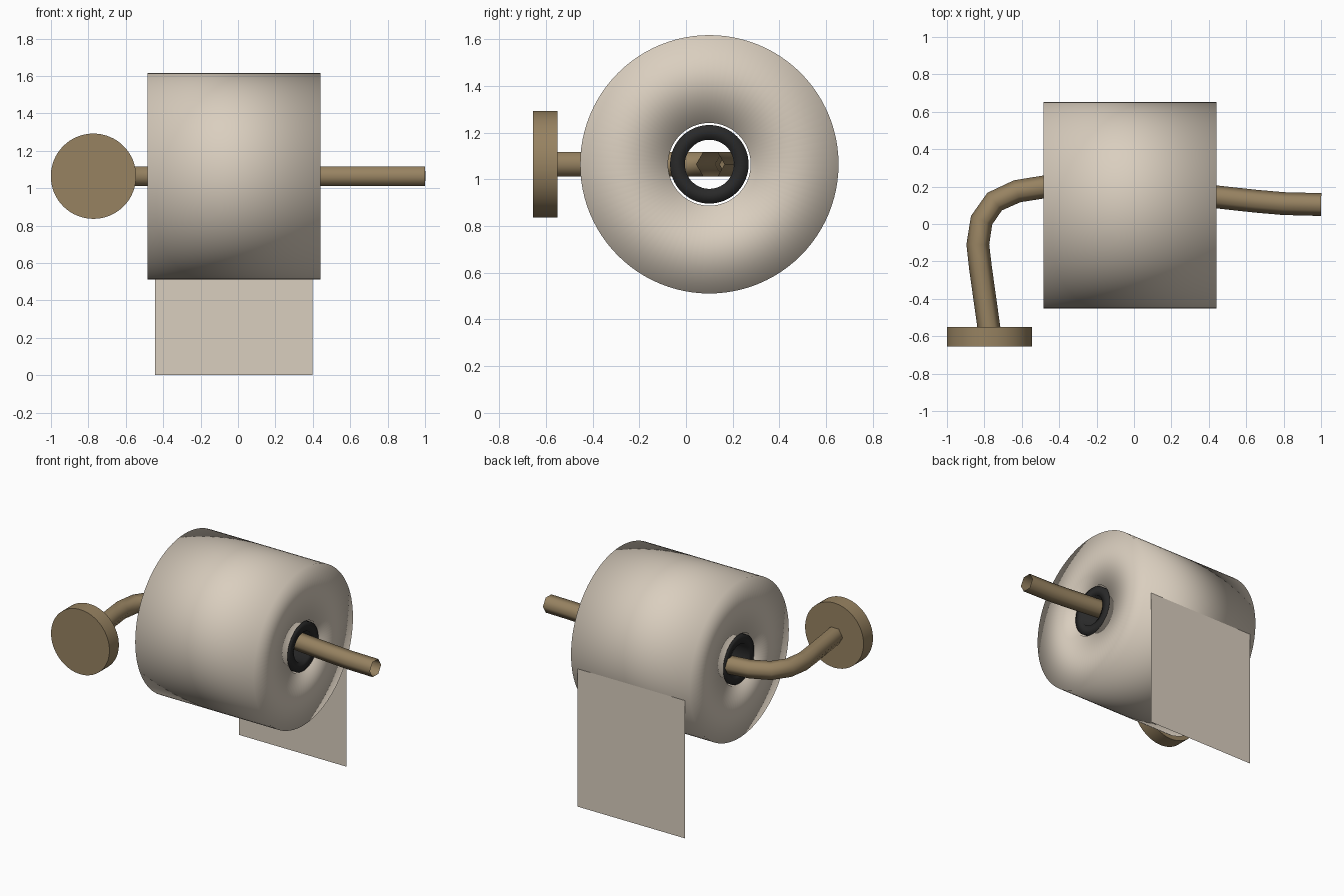
import bpy, bmesh, math
from mathutils import Matrix

cube = bpy.data.objects.get("Cube")
if cube:
    bpy.data.objects.remove(cube, do_unlink=True)


def material(name, r, g, b):
    m = bpy.data.materials.new(name)
    m.use_nodes = True
    m.diffuse_color = (r, g, b, 1)
    m.node_tree.nodes["Principled BSDF"].inputs["Base Color"].default_value = (r, g, b, 1)
    return m


paper = material("warm white paper", 0.70, 0.62, 0.52)
bronze = material("bronze metal", 0.31, 0.225, 0.12)
black = material("black card", 0.022, 0.022, 0.022)


def add_object(name, data, mat):
    obj = bpy.data.objects.new(name, data)
    bpy.context.collection.objects.link(obj)
    data.materials.append(mat)
    return obj


def finish(name, bm, mat):
    bmesh.ops.recalc_face_normals(bm, faces=bm.faces)
    me = bpy.data.meshes.new(name)
    bm.to_mesh(me)
    bm.free()
    return add_object(name, me, mat)


def hollow_cylinder(name, x0, x1, inner, outer, mat, sides=96):
    """Thick tube along x, closed by ring-shaped ends and fully smooth."""
    bm = bmesh.new()
    profile = [(x0, inner), (x0, outer), (x1, outer), (x1, inner)]
    verts = [bm.verts.new((x, 0, r)) for x, r in profile]
    edges = [bm.edges.new((verts[i], verts[(i + 1) % 4])) for i in range(4)]
    bmesh.ops.spin(bm, geom=verts + edges, cent=(0, 0, 0), axis=(1, 0, 0),
                   angle=math.tau, steps=sides)
    bmesh.ops.remove_doubles(bm, verts=bm.verts, dist=0.0001)
    for f in bm.faces:
        f.smooth = True
    obj = finish(name, bm, mat)
    obj.location = (0, 0.10, AXIS_Z)
    return obj


AXIS_Z = 1.064

# Paper roll and its card core, with a hairline gap between them
hollow_cylinder("paper_roll", -0.485, 0.44, 0.177, 0.553, paper)
hollow_cylinder("card_core", -0.485, 0.44, 0.105, 0.168, black, 64)

# Hanging sheet at the back of the roll
bm = bmesh.new()
corners = [(-0.445, 0), (0.397, 0), (0.397, 0.99), (-0.445, 0.99)]
bm.faces.new([bm.verts.new((x, 0.645, z)) for x, z in corners])
finish("hanging_sheet", bm, paper)

# Round wall plate
bm = bmesh.new()
place = Matrix.Translation((-0.773, -0.602, AXIS_Z)) @ Matrix.Rotation(math.pi / 2, 4, 'X')
bmesh.ops.create_cone(bm, cap_ends=True, segments=64, radius1=0.228, radius2=0.228,
                      depth=0.105, matrix=place)
plate = finish("wall_plate", bm, bronze)
bpy.context.view_layer.objects.active = plate
plate.select_set(True)
bpy.ops.object.shade_smooth_by_angle(angle=math.radians(40))

# Bent six-sided holder arm, open at its tip
path = [(-0.775, -0.56), (-0.82, -0.24), (-0.835, -0.11), (-0.815, 0.02),
        (-0.745, 0.12), (-0.625, 0.175), (-0.47, 0.2), (-0.2, 0.205),
        (0.1, 0.185), (0.44, 0.145), (0.65, 0.122), (0.8, 0.109), (1.0, 0.104)]
curve = bpy.data.curves.new("holder_arm", 'CURVE')
curve.dimensions = '3D'
curve.twist_mode = 'Z_UP'
curve.bevel_depth = 0.061
curve.bevel_resolution = 1
spline = curve.splines.new('POLY')
spline.points.add(len(path) - 1)
for point, (x, y) in zip(spline.points, path):
    point.co = (x, y, AXIS_Z, 1)
spline.use_smooth = True
add_object("holder_arm", curve, bronze)
